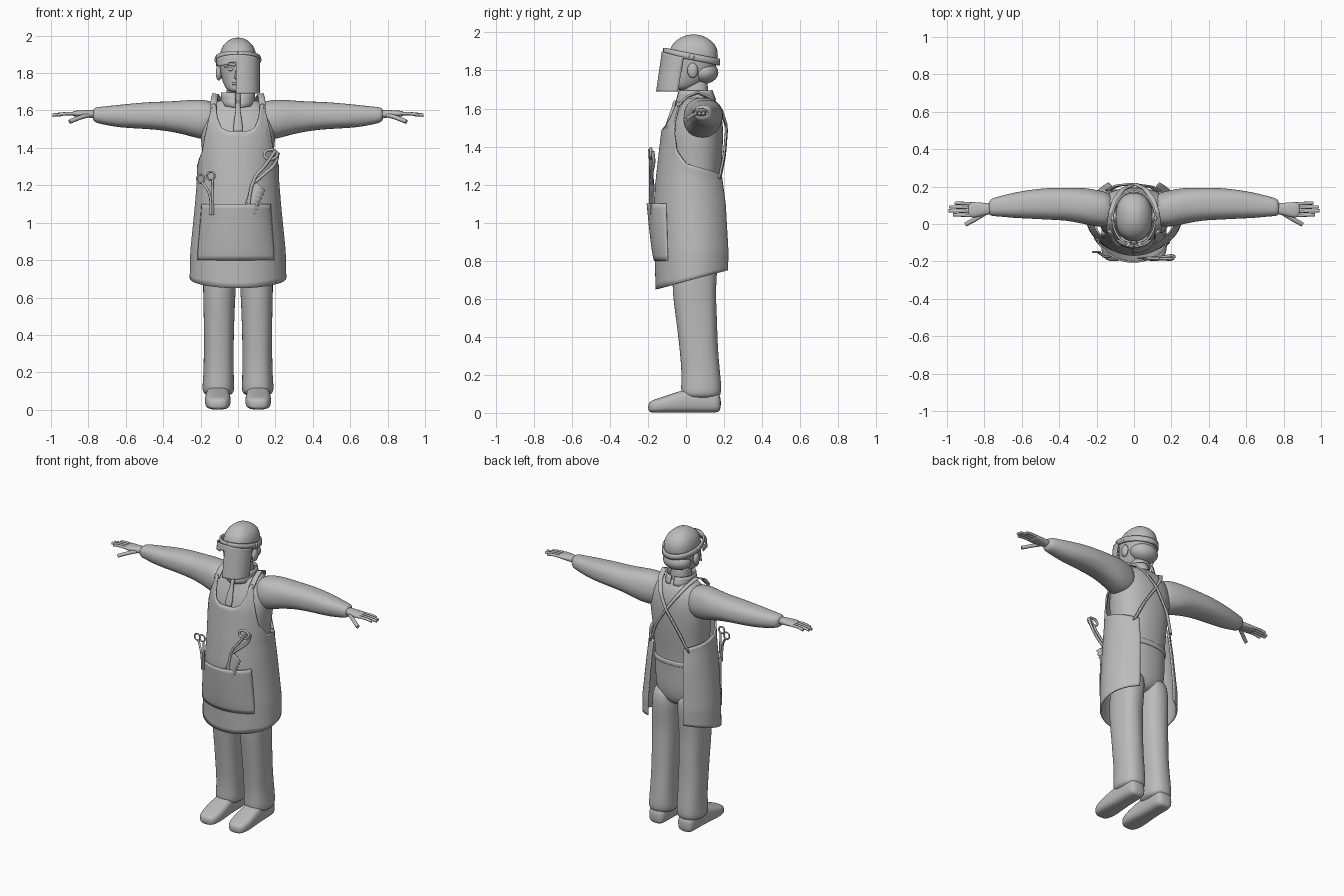
import bpy, bmesh, math, random
from mathutils import Vector, Matrix

random.seed(4)
cube = bpy.data.objects.get("Cube")
if cube:
    bpy.data.objects.remove(cube)

grey = bpy.data.materials.new("plain grey")
grey.use_nodes = True
grey.diffuse_color = (0.5, 0.5, 0.5, 1)
grey.node_tree.nodes["Principled BSDF"].inputs["Base Color"].default_value = (0.5, 0.5, 0.5, 1)


def finish(name, bm, mirror=False, subsurf=0, thick=0):
    bmesh.ops.recalc_face_normals(bm, faces=bm.faces)
    me = bpy.data.meshes.new(name)
    bm.to_mesh(me)
    bm.free()
    me.materials.append(grey)
    for p in me.polygons:
        p.use_smooth = True
    ob = bpy.data.objects.new(name, me)
    bpy.context.collection.objects.link(ob)
    if thick:
        ob.modifiers.new("thickness", 'SOLIDIFY').thickness = thick
        ob.modifiers["thickness"].offset = 0
        bpy.context.view_layer.objects.active = ob
        ob.select_set(True)
        bpy.ops.object.shade_smooth_by_angle(angle=math.radians(40))
        ob.select_set(False)
    if subsurf:
        m = ob.modifiers.new("smooth", 'SUBSURF')
        m.levels = m.render_levels = subsurf
    if mirror:
        ob.modifiers.new("mirror", 'MIRROR')
    return ob


def loft(name, axis, sections, mirror=False, power=2.3, wobble=0, n=16):
    """Skin rounded rings (centre x, y, z, half sizes) across an axis."""
    bm = bmesh.new()
    rings = []
    for x, y, z, a, b in sections:
        ring = []
        for i in range(n):
            t = math.tau * i / n
            c, s = math.cos(t), math.sin(t)
            k = 1 + random.uniform(-wobble, wobble)
            p = math.copysign(abs(c) ** (2 / power), c) * a * k
            q = math.copysign(abs(s) ** (2 / power), s) * b * k
            off = {'x': (0, p, q), 'y': (p, 0, q), 'z': (p, q, 0)}[axis]
            ring.append(bm.verts.new(Vector((x, y, z)) + Vector(off)))
        rings.append(ring)
    for r, s in zip(rings, rings[1:]):
        for i in range(n):
            j = (i + 1) % n
            bm.faces.new((r[i], r[j], s[j], s[i]))
    bm.faces.new(rings[0])
    bm.faces.new(rings[-1])
    return finish(name, bm, mirror, 2)


def sheet(name, nu, nv, func, thick, keep=lambda p: True, mirror=False):
    """Cloth or plate from a function of u and v in 0..1."""
    bm = bmesh.new()
    g = [[bm.verts.new(func(i / nu, j / nv)) for j in range(nv + 1)] for i in range(nu + 1)]
    for i in range(nu):
        for j in range(nv):
            q = (g[i][j], g[i + 1][j], g[i + 1][j + 1], g[i][j + 1])
            if keep(sum((v.co for v in q), Vector()) / 4):
                bm.faces.new(q)
    bmesh.ops.delete(bm, geom=[v for v in bm.verts if not v.link_faces], context='VERTS')
    return finish(name, bm, mirror, 0, thick)


def ball(name, pos, size, mirror=False):
    bm = bmesh.new()
    bmesh.ops.create_uvsphere(bm, u_segments=16, v_segments=10, radius=1,
                              matrix=Matrix.Translation(pos) @ Matrix.Diagonal((*size, 1)))
    return finish(name, bm, mirror)


def tube(name, points, r, mirror=False, closed=False):
    cu = bpy.data.curves.new(name, 'CURVE')
    cu.dimensions = '3D'
    cu.bevel_depth = r
    cu.bevel_resolution = 2
    cu.resolution_u = 4
    cu.use_fill_caps = True
    sp = cu.splines.new('BEZIER')
    sp.bezier_points.add(len(points) - 1)
    for bp, p in zip(sp.bezier_points, points):
        bp.co = p
        bp.handle_left_type = bp.handle_right_type = 'AUTO'
    sp.use_cyclic_u = closed
    ob = bpy.data.objects.new(name, cu)
    bpy.context.collection.objects.link(ob)
    me = bpy.data.meshes.new_from_object(ob.evaluated_get(bpy.context.evaluated_depsgraph_get()))
    bpy.data.objects.remove(ob)
    bm = bmesh.new()
    bm.from_mesh(me)
    return finish(name, bm, mirror)


def table(rows, key):
    """Linear lookup in rows of (key, values...)."""
    for r, s in zip(rows, rows[1:]):
        if key <= s[0]:
            f = max(0, (key - r[0]) / (s[0] - r[0]))
            return [a + (b - a) * f for a, b in zip(r[1:], s[1:])]
    return rows[-1][1:]


# Body, trousers, shoes
loft("torso", 'z', [(0, .05, .8, .14, .1), (0, .045, .95, .18, .125), (0, .04, 1.12, .175, .125),
                    (0, .045, 1.3, .185, .145), (0, .05, 1.45, .205, .15), (0, .065, 1.55, .205, .13),
                    (0, .07, 1.62, .165, .1), (0, .06, 1.67, .085, .075)])
loft("trouser_leg", 'z', [(.09, .05, .94, .09, .11), (.095, .05, .8, .092, .12), (.1, .04, .65, .088, .116),
                          (.102, .055, .5, .083, .11), (.103, .065, .35, .082, .103), (.103, .08, .2, .082, .103),
                          (.105, .08, .12, .088, .11), (.105, .08, .07, .082, .1)], True, wobble=.025)
loft("shoe", 'y', [(.108, -.2, .03, .035, .025), (.108, -.17, .035, .064, .035), (.108, -.1, .046, .072, .046),
                   (.108, -.02, .06, .066, .06), (.108, .06, .07, .062, .07), (.108, .15, .06, .062, .06),
                   (.108, .185, .05, .045, .045)], True, power=3)
loft("belt", 'z', [(0, .042, 1.1, .176, .126), (0, .042, 1.105, .187, .137),
                   (0, .042, 1.135, .187, .137), (0, .042, 1.14, .176, .126)])

# Sleeves and hands
loft("sleeve", 'x', [(.1, .075, 1.55, .085, .09), (.18, .08, 1.55, .1, .11), (.25, .095, 1.558, .1, .1),
                     (.35, .105, 1.567, .09, .083), (.45, .108, 1.572, .088, .075), (.55, .106, 1.571, .08, .07),
                     (.65, .1, 1.57, .068, .06), (.74, .093, 1.574, .052, .046),
                     (.78, .085, 1.578, .045, .038)], True, wobble=.03)
loft("palm", 'x', [(.75, .082, 1.58, .03, .025), (.8, .08, 1.582, .033, .02), (.85, .075, 1.583, .043, .018),
                   (.89, .077, 1.583, .042, .014)], True)
for i in range(4):
    y, end = .045 + .021 * i, (.975, 1.0, .995, .965)[i]
    tube(f"finger_{i + 1}", [(.87, y, 1.583), (.93, y + .003, 1.582), (end - .008, y + .004, 1.575)], .009, True)
tube("thumb", [(.8, .055, 1.575), (.85, .025, 1.56), (.9, -.002, 1.54)], .012, True)

# Head
loft("neck", 'z', [(0, .055, 1.6, .07, .07), (0, .05, 1.68, .062, .068), (0, .045, 1.78, .06, .07)])
loft("head", 'z', [(0, -.03, 1.695, .045, .05), (0, -.01, 1.72, .07, .08), (0, .02, 1.77, .09, .108),
                   (0, .035, 1.83, .1, .132), (0, .04, 1.89, .102, .133), (0, .04, 1.94, .09, .118),
                   (0, .04, 1.975, .055, .07), (0, .04, 1.99, .02, .025)])
ball("back_hair", (0, .095, 1.79), (.094, .075, .06))
ball("ear", (.103, .035, 1.8), (.016, .028, .04), True)
loft("nose", 'z', [(0, -.088, 1.835, .01, .012), (0, -.1, 1.805, .014, .018), (0, -.105, 1.775, .02, .023),
                   (0, -.09, 1.765, .016, .014)])
tube("eyebrow", [(.015, -.092, 1.84), (.04, -.09, 1.848), (.07, -.07, 1.835)], .008, True)
ball("eye", (.038, -.08, 1.82), (.016, .012, .01), True)
tube("mouth", [(-.03, -.083, 1.742), (0, -.092, 1.745), (.03, -.083, 1.742)], .007)


# Face shield
def band(u, v):
    t = math.tau * u
    y = .03 - .145 * math.cos(t)
    return (.114 * math.sin(t), y, 1.855 + .035 * v - .2 * (y - .03))


def visor(u, v):
    t = math.radians(-88 + 176 * u)
    y = -.03 + .03 * v - .125 * math.cos(t) ** .7
    return (.115 * math.sin(t), y, 1.69 + v * (.18 + .03 * math.cos(t)))


sheet("headband", 48, 2, band, .01)
# The shield is broken away over the lower corner on one side
sheet("face_shield", 36, 20, visor, .004, lambda p: p.x > -.01 or p.z > 1.86 + p.x * .2)
ball("shield_hinge", (.115, .03, 1.872), (.01, .015, .018), True)

# Shirt collar and tie
sheet("collar", 12, 3, lambda u, v: (
    .075 * math.sin(math.pi * u) + .012, .05 - (.085 + .02 * (1 - v)) * math.cos(math.pi * u),
    1.645 + .05 * v - .03 * (1 - u) * (1 - v)), .008, mirror=True)
loft("tie", 'z', [(0, -.055, 1.645, .016, .014), (0, -.062, 1.61, .01, .01),
                  (0, -.09, 1.54, .024, .012), (0, -.11, 1.46, .028, .01)])

# Apron: front-to-back wrap with bib, armholes and open back
SHAPE = [(.65, .255, .045, .2), (.85, .25, .045, .205), (1.1, .225, .035, .2), (1.25, .213, .03, .182),
         (1.5, .22, .05, .173), (1.65, .195, .07, .135)]
TOP = [(0, 1.49), (14, 1.49), (24, 1.51), (33, 1.57), (37, 1.64), (45, 1.63), (49, 1.5),
       (60, 1.38), (80, 1.31), (148, 1.25)]


def wrap(deg, z, out=0):
    a, cy, b = table(SHAPE, z)
    t = math.radians(deg)
    return ((a + out) * math.sin(t), cy - (b + out) * math.cos(t), z)


def apron(u, v):
    deg = -148 + 296 * u
    low = .65 + .054 * (1 - math.cos(math.radians(deg)))
    return wrap(deg, low + (table(TOP, abs(deg))[0] - low) * v)


def pocket(u, v):
    deg = -56 + 104 * u
    return wrap(deg, .8 + .3 * v, .006 + .032 * v ** .7 * math.sin(math.pi * u) ** .6)


sheet("apron", 74, 28, apron, .01)
sheet("apron_pocket", 30, 12, pocket, .008)

# Straps over the shoulders, crossing on the back
PATH = [(0, .13, -.045, 1.61), (.15, .128, .0, 1.66), (.3, .12, .06, 1.685), (.42, .1, .13, 1.655),
        (.55, .06, .185, 1.59), (.68, 0, .212, 1.5), (.85, -.09, .2, 1.36), (1, -.14, .175, 1.24)]
for side, name in ((1, "left_strap"), (-1, "right_strap")):
    def strap(u, v, side=side):
        x, y, z = table(PATH, u)
        w = .036 * (v - .5)
        return (side * (x + w * (1 - .3 * u)), y + .006 * (side > 0) * u, z + w * .6 * u)
    sheet(name, 30, 2, strap, .01)


# Tools in the pocket
def loop(cx, cz, y, rx, rz):
    return [(cx + rx * math.cos(k * math.pi / 4), y, cz + rz * math.sin(k * math.pi / 4)) for k in range(8)]


for i, (x, z, y) in enumerate(((-.2, 1.235, -.15), (-.145, 1.25, -.175))):
    tube(f"scissor_ring_{i + 1}", loop(x, z, y, .02, .022), .005, closed=True)
    tube(f"scissor_shank_{i + 1}", [(x + .008, y, z - .02), (-.155 + .02 * i, -.175, 1.16),
                                    (-.145 + .01 * i, -.175, 1.04)], .007)
tube("shears_handle_1", [(.05, -.185, 1.06), (.09, -.185, 1.24), (.14, -.185, 1.3), (.2, -.19, 1.385)], .009)
tube("shears_handle_2", [(.07, -.18, 1.2), (.14, -.18, 1.26), (.2, -.17, 1.32), (.215, -.175, 1.375)], .009)
tube("shears_grip", loop(.175, 1.365, -.185, .035, .025), .008, closed=True)
sheet("saw_blade", 14, 1, lambda u, v: (
    .02 + .06 * u + v * (.06 + .012 * (round(u * 14) % 2)), -.182, 1.04 + .19 * u - .05 * v * u), .008)
